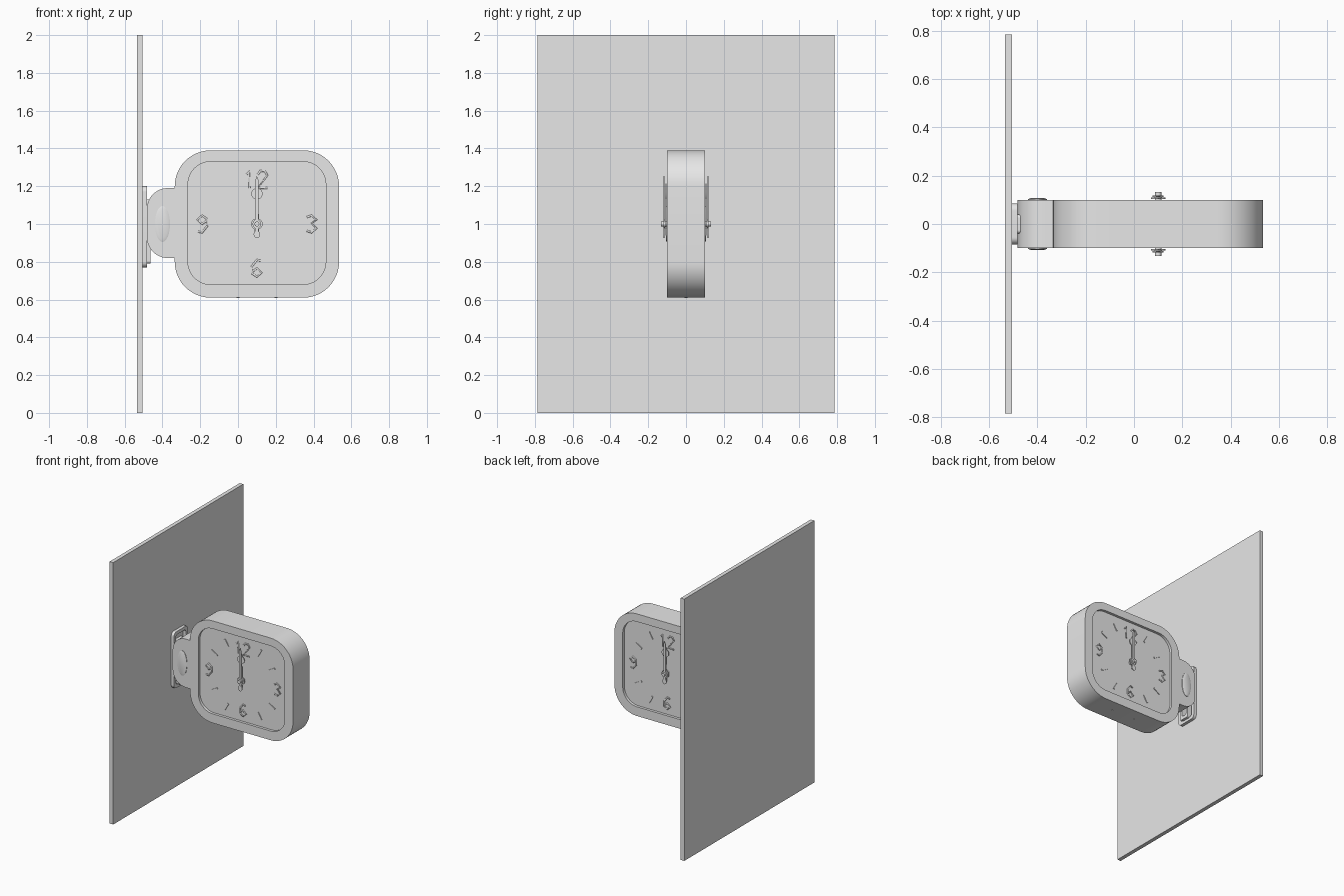
import bpy, bmesh
from math import sin, cos, pi, radians
from mathutils import Matrix, Vector

cube = bpy.data.objects.get("Cube")
if cube:
    bpy.data.objects.remove(cube)

grey = bpy.data.materials.new("light grey")
grey.use_nodes = True
grey.diffuse_color = (0.8, 0.8, 0.8, 1)
grey.node_tree.nodes["Principled BSDF"].inputs["Base Color"].default_value = (0.8, 0.8, 0.8, 1)
parts = []


def rounded(x0, x1, z0, z1, left, right=None, seg=12):
    """Rounded rectangle outline with separate left and right corner radii."""
    right = left if right is None else right
    pts = []
    corners = [(x1, z1, -1, -1, right, 0), (x0, z1, 1, -1, left, 90),
               (x0, z0, 1, 1, left, 180), (x1, z0, -1, 1, right, 270)]
    for cx, cz, sx, sz, r, start in corners:
        for i in range(seg + 1):
            a = radians(start + 90 * i / seg)
            pts.append((cx + sx * r + r * cos(a), cz + sz * r + r * sin(a)))
    return pts


def ellipse(cx, cz, rx, rz, n=32):
    return [(cx + rx * cos(2 * pi * i / n), cz + rz * sin(2 * pi * i / n)) for i in range(n)]


def loft(name, loops, matrix=None, closed=False):
    """Skin a list of (outline, depth) loops; cap the ends unless closed."""
    bm = bmesh.new()
    rings = [[bm.verts.new((x, y, z)) for x, z in pts] for pts, y in loops]
    pairs = list(zip(rings, rings[1:]))
    if closed:
        pairs.append((rings[-1], rings[0]))
    else:
        bm.faces.new(rings[0])
        bm.faces.new(rings[-1])
    for a, b in pairs:
        n = len(a)
        for i in range(n):
            bm.faces.new((a[i], a[(i + 1) % n], b[(i + 1) % n], b[i]))
    bmesh.ops.remove_doubles(bm, verts=bm.verts, dist=0.00001)
    bmesh.ops.recalc_face_normals(bm, faces=bm.faces)
    if matrix:
        bm.transform(matrix)
    mesh = bpy.data.meshes.new(name)
    bm.to_mesh(mesh)
    bm.free()
    mesh.materials.append(grey)
    ob = bpy.data.objects.new(name, mesh)
    bpy.context.collection.objects.link(ob)
    parts.append(ob)
    return ob


def plate(name, pts, y0, y1, matrix=None):
    return loft(name, [(pts, y0), (pts, y1)], matrix)


def box_pts(x0, x1, z0, z1):
    return [(x0, z0), (x1, z0), (x1, z1), (x0, z1)]


# Wall panel
plate("wall_panel", box_pts(-0.535, -0.505, 0, 2), -0.785, 0.785)

# Case with a recessed dial on both faces
outer = rounded(-0.335, 0.535, 0.61, 1.39, 0.19)
inner = rounded(-0.265, 0.465, 0.68, 1.33, 0.12)
loft("clock_case", [(inner, -0.08), (inner, -0.1), (outer, -0.1),
                    (outer, 0.1), (inner, 0.1), (inner, 0.08)])

# Side arm
plate("side_arm", rounded(-0.482, -0.325, 0.82, 1.19, 0.11, 0.001), -0.0995, 0.0995)

# Wall bracket: open frame and hook tab, drawn in the wall plane
turn = Matrix.Rotation(pi / 2, 4, 'Z')
frame = rounded(-0.085, 0.085, 0.77, 1.2, 0.03)
hole = rounded(-0.06, 0.06, 0.795, 1.175, 0.02)
loft("bracket_frame", [(frame, 0.505), (frame, 0.482), (hole, 0.482), (hole, 0.505)],
     turn, closed=True)
tab_out = rounded(-0.04, 0.04, 0.79, 1.13, 0.015)
tab_in = rounded(-0.02, 0.02, 0.815, 1.105, 0.01)
loft("bracket_hook", [(tab_out, 0.505), (tab_out, 0.462), (tab_in, 0.462), (tab_in, 0.505)],
     turn, closed=True)

# Screws under the case
for i, x in enumerate((0.0, 0.2)):
    tip = Matrix.Translation((x, 0, 0.61)) @ Matrix.Rotation(pi / 2, 4, 'X')
    plate(f"case_screw_{i + 1}", ellipse(0, 0, 0.008, 0.008, 16), -0.003, 0.003, tip)

# Numeral strokes in a unit cell: half width 0.5, half height 1
ONE = [(-0.3, 0.6), (0, 1), (0, -1)]
TWO = [(-0.5, 0.6), (-0.25, 1), (0.25, 1), (0.5, 0.5), (-0.5, -1), (0.5, -1)]
THREE = [(-0.5, 0.8), (0, 1), (0.5, 0.5), (0, 0.1), (0.5, -0.5), (0, -1), (-0.5, -0.8)]
SIX = [(0.4, 0.9), (0, 1), (-0.5, 0.3), (-0.5, -0.6), (0, -1), (0.5, -0.5), (0, 0), (-0.5, -0.4)]
NINE = [(-x, -z) for x, z in SIX]


def numeral(name, strokes, matrix):
    curve = bpy.data.curves.new(name, 'CURVE')
    curve.dimensions = '3D'
    curve.bevel_depth = 0.006
    curve.bevel_resolution = 1
    curve.use_fill_caps = True
    for pts, cx, cz in strokes:
        line = curve.splines.new('POLY')
        line.points.add(len(pts) - 1)
        for p, (x, z) in zip(line.points, pts):
            p.co = (cx + 0.05 * x, -0.081, cz + 0.045 * z, 1)
    curve.materials.append(grey)
    ob = bpy.data.objects.new(name, curve)
    ob.matrix_world = matrix
    bpy.context.collection.objects.link(ob)


# Dial details, repeated on the front and the back
for side, k in (("front", 0), ("back", 1)):
    place = Matrix.Translation((0.1, 0, 1)) @ Matrix.Rotation(pi * k, 4, 'Z')
    numeral(f"{side}_numeral_top", [(ONE, -0.04, 0.235), (TWO, 0.03, 0.235)], place)
    numeral(f"{side}_numeral_right", [(THREE, 0.29, 0)], place)
    numeral(f"{side}_numeral_bottom", [(SIX, 0, -0.235)], place)
    numeral(f"{side}_numeral_left", [(NINE, -0.29, 0)], place)

    # Hour ticks between the numerals
    for h in range(12):
        if h % 3:
            a = radians(90 - 30 * h)
            d, n = Vector((cos(a), sin(a))), Vector((-sin(a), cos(a))) * 0.006
            p, q = d * 0.25, d * 0.31
            plate(f"{side}_tick_{h}", [p + n, p - n, q - n, q + n], -0.079, -0.086, place)

    # Hour hand with round spade
    plate(f"{side}_hour_hand", [(-0.012, -0.06), (0.012, -0.06), (0.008, 0.15), (-0.008, 0.15)],
          -0.104, -0.109, place)
    plate(f"{side}_hour_spade", ellipse(0, 0.16, 0.03, 0.03), -0.104, -0.109, place)
    plate(f"{side}_hour_tip", [(-0.015, 0.18), (0.015, 0.18), (0, 0.215)], -0.104, -0.109, place)

    # Minute hand with counterweight
    plate(f"{side}_minute_hand", [(-0.009, -0.06), (0.009, -0.06), (0.009, 0.23),
                                  (0, 0.255), (-0.009, 0.23)], -0.113, -0.118, place)
    plate(f"{side}_minute_weight", ellipse(0, -0.055, 0.017, 0.02), -0.113, -0.118, place)

    # Stepped hub
    steps = [(0.014, -0.079), (0.014, -0.103), (0.03, -0.103), (0.03, -0.109), (0.016, -0.109),
             (0.016, -0.112), (0.023, -0.112), (0.023, -0.119), (0.013, -0.119), (0.013, -0.132)]
    loft(f"{side}_hub", [(ellipse(0, 0, r, r), y) for r, y in steps], place)

    # Plain oval badge on the arm
    arm = Matrix.Translation((-0.4, 0, 1)) @ Matrix.Rotation(pi * k, 4, 'Z')
    loft(f"{side}_arm_badge", [(ellipse(0, 0, 0.04, 0.095), -0.099),
                               (ellipse(0, 0, 0.04, 0.095), -0.103),
                               (ellipse(0, 0, 0.028, 0.08), -0.107)], arm)

# Smooth the rounded walls and keep the edges sharp
bpy.ops.object.select_all(action='DESELECT')
for ob in parts:
    ob.select_set(True)
bpy.context.view_layer.objects.active = parts[0]
bpy.ops.object.shade_smooth_by_angle(angle=radians(30))
